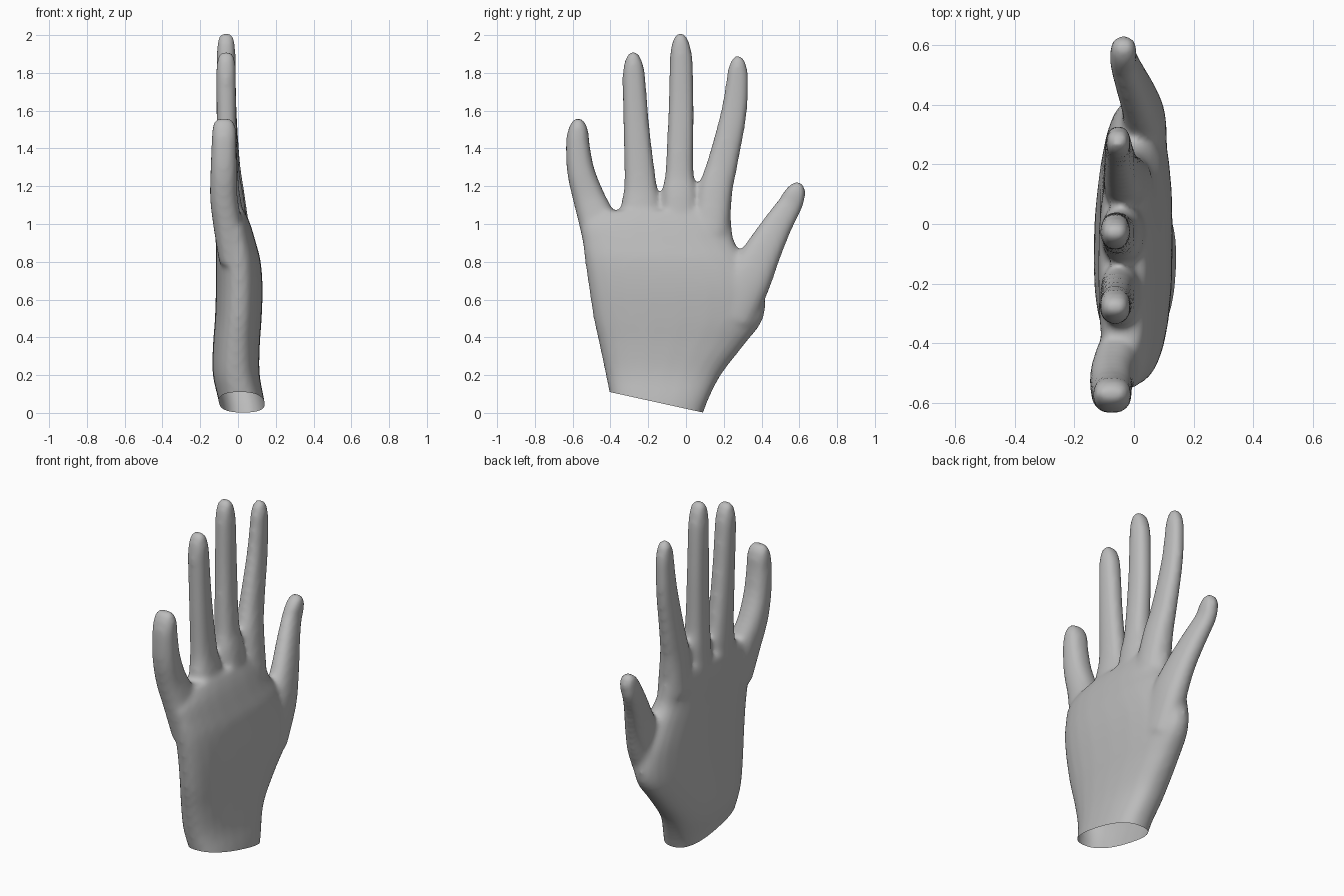
import bpy, bmesh
from math import cos, sin, pi
from mathutils import Vector

cube = bpy.data.objects.get("Cube")
if cube:
    bpy.data.objects.remove(cube, do_unlink=True)

skin = bpy.data.materials.new("plain grey")
skin.use_nodes = True
grey = (0.5, 0.5, 0.5, 1)
skin.diffuse_color = grey
skin.node_tree.nodes["Principled BSDF"].inputs["Base Color"].default_value = grey

SIDES = 24


def spline(keys, steps=5):
    """Smooth curve through the key tuples."""
    out = []
    for i in range(len(keys) - 1):
        a, b = keys[max(i - 1, 0)], keys[i]
        c, d = keys[i + 1], keys[min(i + 2, len(keys) - 1)]
        for s in range(steps):
            t = s / steps
            out.append([q + t / 2 * (r - p + t * (2*p - 5*q + 4*r - e + t * (3*(q - r) + e - p)))
                        for p, q, r, e in zip(a, b, c, d)])
    return out + [list(keys[-1])]


def power(v, n):
    return abs(v) ** (2 / n) * (1 if v >= 0 else -1)


def loft(bm, keys, n=2.3, upright=False):
    """Skin rounded sections given as (x, y, z, half depth, half width)."""
    path = spline(keys)
    rings = []
    for i, (x, y, z, rx, rw) in enumerate(path):
        p, q = path[max(i - 1, 0)], path[min(i + 1, len(path) - 1)]
        along = Vector((0, 0, 1)) if upright else Vector((0, q[1] - p[1], q[2] - p[2])).normalized()
        side = Vector((0, along.z, -along.y))
        ring = []
        for k in range(SIDES):
            a = 2 * pi * k / SIDES
            offset = Vector((rx * power(cos(a), n), 0, 0)) + side * rw * power(sin(a), n)
            ring.append(bm.verts.new(Vector((x, y, z)) + offset))
        rings.append(ring)
    for lo, hi in zip(rings, rings[1:]):
        for k in range(SIDES):
            j = (k + 1) % SIDES
            bm.faces.new((lo[k], lo[j], hi[j], hi[k]))
    bm.faces.new(rings[0][::-1])
    bm.faces.new(rings[-1])


def finger(bm, keys, tip):
    """Finger with a domed tip: narrow across, fuller in depth."""
    x, y, z, rx, rw = keys[-1]
    ty, tz = tip
    dome = [(x, y + (ty - y) * t, z + (tz - z) * t, rx * d, rw * w)
            for t, d, w in ((0.45, 0.98, 0.9), (0.8, 0.88, 0.66), (1.02, 0.6, 0.3))]
    loft(bm, keys + dome, 2.4)


bm = bmesh.new()

# Palm and wrist: (z, back y, thumb side y, min x, max x)
sections = [(-0.1, -0.37, 0.06, -0.08, 0.155), (0.05, -0.395, 0.11, -0.1, 0.142),
            (0.2, -0.425, 0.185, -0.133, 0.115), (0.35, -0.457, 0.3, -0.133, 0.115),
            (0.5, -0.49, 0.41, -0.122, 0.125), (0.66, -0.515, 0.41, -0.117, 0.13),
            (0.8, -0.535, 0.33, -0.117, 0.12), (0.9, -0.547, 0.26, -0.118, 0.095),
            (1.0, -0.55, 0.242, -0.12, 0.065), (1.07, -0.46, 0.235, -0.11, 0.035)]
loft(bm, [((c + d) / 2, (a + b) / 2, z, (d - c) / 2, (b - a) / 2)
          for z, a, b, c, d in sections], 2.5, upright=True)

# Little finger, ring finger, middle finger, index finger, thumb
finger(bm, [(-0.03, -0.42, 0.8, 0.07, 0.1), (-0.055, -0.465, 1.0, 0.077, 0.1),
            (-0.075, -0.515, 1.14, 0.073, 0.085), (-0.076, -0.557, 1.28, 0.07, 0.073),
            (-0.074, -0.573, 1.42, 0.066, 0.063)], (-0.57, 1.555))
finger(bm, [(-0.03, -0.235, 0.85, 0.08, 0.11), (-0.045, -0.238, 1.08, 0.068, 0.107),
            (-0.055, -0.242, 1.22, 0.058, 0.085), (-0.06, -0.262, 1.5, 0.053, 0.07),
            (-0.063, -0.275, 1.75, 0.052, 0.062)], (-0.28, 1.907))
finger(bm, [(-0.03, -0.03, 0.9, 0.09, 0.1), (-0.04, -0.033, 1.15, 0.07, 0.095),
            (-0.05, -0.034, 1.28, 0.058, 0.075), (-0.06, -0.026, 1.6, 0.051, 0.068),
            (-0.063, -0.025, 1.84, 0.05, 0.062)], (-0.03, 2.006))
finger(bm, [(-0.02, 0.13, 0.95, 0.085, 0.1), (-0.035, 0.155, 1.17, 0.068, 0.091),
            (-0.045, 0.193, 1.32, 0.056, 0.081), (-0.052, 0.25, 1.57, 0.046, 0.07),
            (-0.053, 0.27, 1.74, 0.042, 0.06)], (0.277, 1.887))
finger(bm, [(0.03, 0.24, 0.5, 0.08, 0.12), (0.035, 0.33, 0.7, 0.073, 0.12),
            (0.02, 0.405, 0.85, 0.062, 0.1), (-0.01, 0.482, 0.99, 0.054, 0.08),
            (-0.035, 0.55, 1.1, 0.046, 0.066)], (0.603, 1.215))

bmesh.ops.recalc_face_normals(bm, faces=bm.faces)
mesh = bpy.data.meshes.new("hand")
bm.to_mesh(mesh)
bm.free()
hand = bpy.data.objects.new("hand", mesh)
bpy.context.collection.objects.link(hand)

# Merge the parts into one skin and soften the joins
remesh = hand.modifiers.new("merge", 'REMESH')
remesh.mode = 'VOXEL'
remesh.voxel_size = 0.014
soften = hand.modifiers.new("soften", 'SMOOTH')
soften.factor = 0.5
soften.iterations = 12
bpy.context.view_layer.update()
merged = bpy.data.meshes.new_from_object(hand.evaluated_get(bpy.context.evaluated_depsgraph_get()))
hand.modifiers.clear()

# Cut the wrist open along its slope
bm = bmesh.new()
bm.from_mesh(merged)
bmesh.ops.bisect_plane(bm, geom=bm.verts[:] + bm.edges[:] + bm.faces[:],
                       plane_co=(0, 0.09, 0.002), plane_no=(0, 0.22, 1), clear_inner=True)
bm.to_mesh(merged)
bm.free()
hand.data = merged
merged.materials.clear()
merged.materials.append(skin)
merged.shade_smooth()
